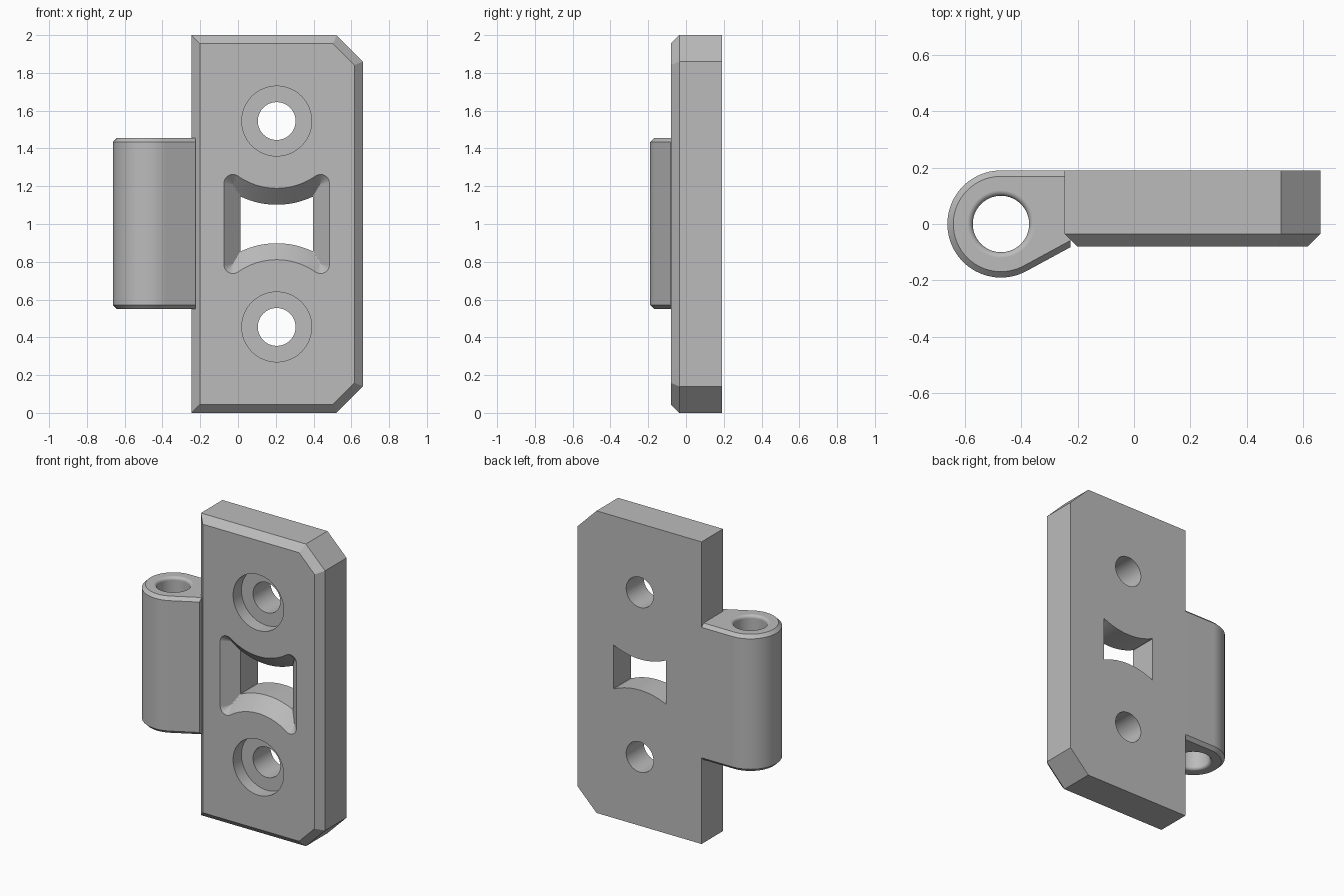
import bpy, bmesh
from math import sin, cos, pi, sqrt, atan2, radians, tan

cube = bpy.data.objects.get("Cube")
if cube:
    bpy.data.objects.remove(cube, do_unlink=True)

grey = bpy.data.materials.new("plain grey")
grey.use_nodes = True
grey.diffuse_color = (0.5, 0.5, 0.5, 1)
grey.node_tree.nodes["Principled BSDF"].inputs["Base Color"].default_value = (0.5, 0.5, 0.5, 1)

BACK, FRONT, MID = 0.19, -0.08, 1.0
SCREW_X, SCREW_Z = 0.205, 0.545       # screw offset is measured from mid height
PIN_X, PIN_R = -0.472, 0.10


def loft(name, sections, axis):
    """Closed solid through 2D outlines; sections are (position, points) along axis."""
    bm = bmesh.new()
    place = (lambda a, b, t: (a, t, b)) if axis == "Y" else (lambda a, b, t: (a, b, t))
    rings = [[bm.verts.new(place(a, b, t)) for a, b in pts] for t, pts in sections]
    n = len(rings[0])
    for low, high in zip(rings, rings[1:]):
        for i in range(n):
            j = (i + 1) % n
            bm.faces.new((low[i], low[j], high[j], high[i]))
    bm.faces.new(rings[0])
    bm.faces.new(rings[-1])
    bmesh.ops.recalc_face_normals(bm, faces=bm.faces)
    mesh = bpy.data.meshes.new(name)
    bm.to_mesh(mesh)
    bm.free()
    mesh.materials.append(grey)
    obj = bpy.data.objects.new(name, mesh)
    bpy.context.collection.objects.link(obj)
    return obj


def arc(cx, cy, r, start, end, steps):
    return [(cx + r * cos(start + (end - start) * i / steps),
             cy + r * sin(start + (end - start) * i / steps)) for i in range(steps + 1)]


def circle(cx, cy, r, steps=64):
    return arc(cx, cy, r, 0, 2 * pi, steps)[:-1]


def activate(obj):
    bpy.ops.object.select_all(action="DESELECT")
    obj.select_set(True)
    bpy.context.view_layer.objects.active = obj


def cut(obj, cutter):
    cutter.hide_render = True
    mod = obj.modifiers.new("cut", "BOOLEAN")
    mod.operation, mod.solver, mod.object = "DIFFERENCE", "EXACT", cutter
    activate(obj)
    bpy.ops.object.modifier_apply(modifier=mod.name)
    bpy.data.objects.remove(cutter, do_unlink=True)


def finish(obj):
    activate(obj)
    bpy.ops.object.shade_smooth_by_angle(angle=radians(22))
    obj.modifiers.new("even shading", "WEIGHTED_NORMAL").keep_sharp = True


# Plate: outline with two clipped corners, bevelled towards the front
def plate_outline(d):
    left, right, clip = -0.247, 0.662 - d, 0.14
    inner = right + d - clip - d * tan(pi / 8)
    rise = clip + d * tan(pi / 8)
    return [(left + d, d), (inner, d), (right, rise),
            (right, 2 - rise), (inner, 2 - d), (left + d, 2 - d)]


bevel = 0.045
plate = loft("mounting_plate", [(FRONT, plate_outline(bevel)),
                                (FRONT + bevel, plate_outline(0)),
                                (BACK, plate_outline(0))], "Y")

# Counterbored screw holes
SEAT = FRONT + 0.087
for side in (-1, 1):
    z = MID + side * SCREW_Z
    bore, hole = circle(SCREW_X, z, 0.185), circle(SCREW_X, z, 0.10)
    cut(plate, loft("screw_cutter", [(FRONT - 0.02, bore), (SEAT, bore),
                                     (SEAT, hole), (BACK + 0.02, hole)], "Y"))


# Window: straight sides, top and bottom curved around the screw holes
def window_outline(o):
    half, r, f = 0.1925 + o, 0.443 - o, max(0.003, o - 0.04)
    fx = half - f
    fz = SCREW_Z - sqrt((r + f) ** 2 - fx ** 2)
    turn = atan2(SCREW_Z - fz, -fx)
    corner = arc(fx, fz, f, 0, turn, 10)
    bow = arc(0, SCREW_Z, r, turn - pi, -turn, 24)[1:-1]
    top = corner + bow + [(-x, z) for x, z in reversed(corner)]
    ring = top + [(-x, -z) for x, z in top]
    return [(SCREW_X + x, MID + z) for x, z in ring]


flare = [(SEAT - o, window_outline(o)) for o in (0.097, 0.04, 0)]
cut(plate, loft("window_cutter", flare + [(BACK + 0.02, window_outline(0))], "Y"))
finish(plate)


# Knuckle: round barrel blending tangentially into the plate
def knuckle_outline(d):
    r, lean, end = 0.19 - d, radians(-61.5), -0.225
    barrel = arc(PIN_X, 0, r, pi / 2, 2 * pi + lean, 48)
    tx, ty = barrel[-1]
    low = ty + (end - tx) * tan(lean + pi / 2)
    return barrel + [(end, low), (end, -0.03), (-0.247, 0), (-0.247, r)]


bottom, top, edge = 0.55, 1.455, 0.021
knuckle = loft("hinge_knuckle", [(bottom, knuckle_outline(edge)),
                                 (bottom + edge, knuckle_outline(0)),
                                 (top - edge, knuckle_outline(0)),
                                 (top, knuckle_outline(edge))], "Z")

# Pin hole with rounded rims
rim = 0.02
lower = [(bottom + rim * (1 - cos(a)), circle(PIN_X, 0, PIN_R + rim * (1 - sin(a))))
         for a in (pi / 2 * i / 6 for i in range(7))]
lower = [(bottom - 0.02, lower[0][1])] + lower
upper = [(bottom + top - t, pts) for t, pts in reversed(lower)]
cut(knuckle, loft("pin_cutter", lower + upper, "Z"))
finish(knuckle)
